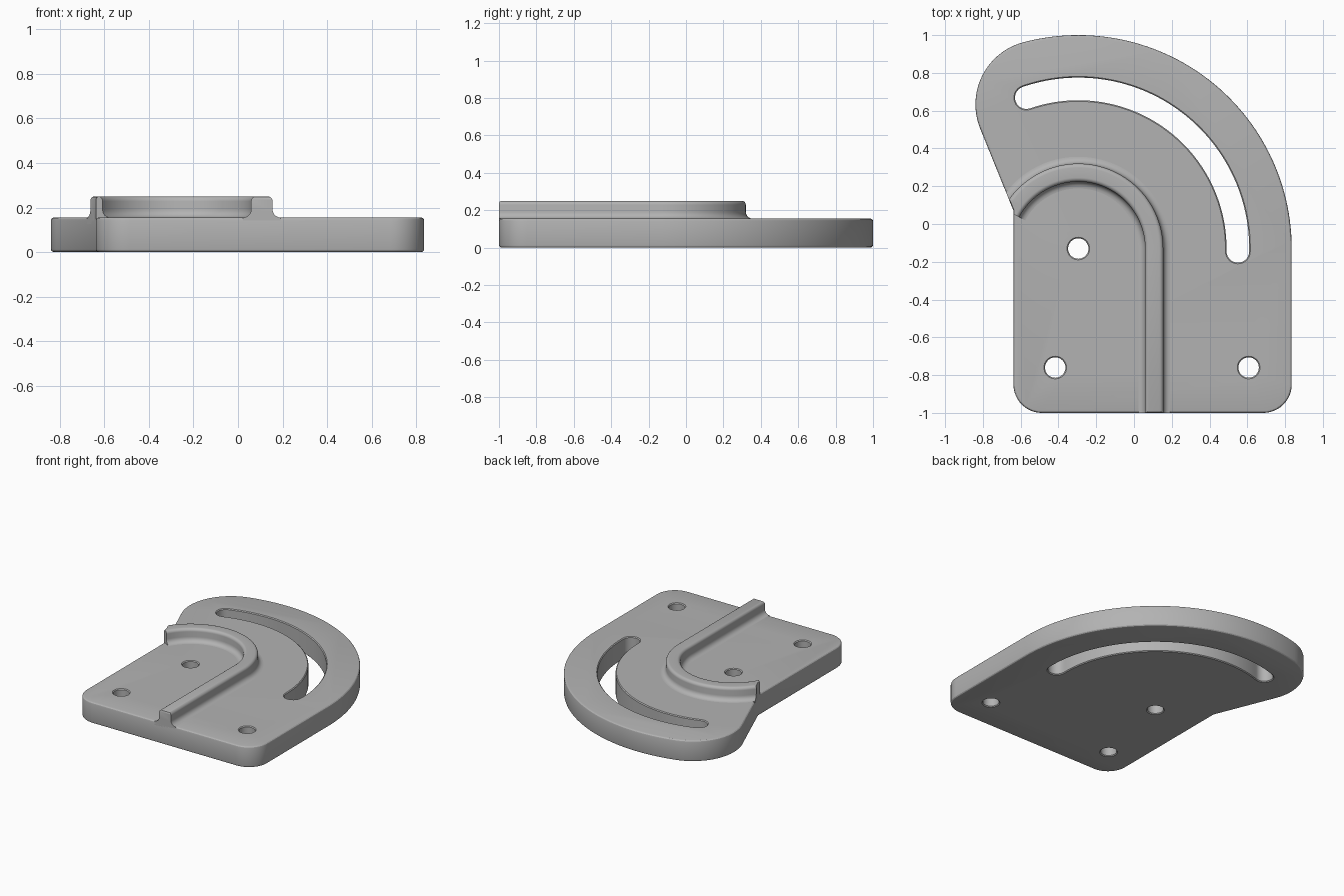
import bpy, bmesh
from math import cos, sin, radians, pi
from mathutils import Vector

cube = bpy.data.objects.get("Cube")
if cube:
    bpy.data.objects.remove(cube, do_unlink=True)

H = 0.155                       # plate thickness
TOP = 0.25                      # top of the rib
C = Vector((-0.295, -0.13))     # pivot that all arcs share

grey = bpy.data.materials.new("plain grey")
grey.use_nodes = True
grey.diffuse_color = (0.45, 0.45, 0.45, 1)
grey.node_tree.nodes["Principled BSDF"].inputs["Base Color"].default_value = grey.diffuse_color


def arc(c, r, a0, a1, n):
    """Points on an arc, angles in degrees."""
    steps = [radians(a0 + (a1 - a0) * i / n) for i in range(n + 1)]
    return [Vector((c[0] + r * cos(a), c[1] + r * sin(a))) for a in steps]


def circle(c, r, n=32):
    return arc(c, r, 0, 360, n)[:-1]


def inset(loop, d):
    """Move a counter-clockwise loop inward by d."""
    out = []
    for i, p in enumerate(loop):
        a = (p - loop[i - 1]).normalized()
        b = (loop[(i + 1) % len(loop)] - p).normalized()
        na, nb = Vector((-a.y, a.x)), Vector((-b.y, b.x))
        out.append(p + (na + nb) * d / (1 + na.dot(nb)))
    return out


def loft(name, rings):
    """Closed solid through rings of 3D points."""
    bm = bmesh.new()
    rows = [[bm.verts.new(p) for p in ring] for ring in rings]
    for lo, hi in zip(rows, rows[1:]):
        for i in range(len(lo)):
            j = (i + 1) % len(lo)
            bm.faces.new((lo[i], lo[j], hi[j], hi[i]))
    bm.faces.new(rows[0][::-1])
    bm.faces.new(rows[-1])
    bmesh.ops.recalc_face_normals(bm, faces=bm.faces)
    mesh = bpy.data.meshes.new(name)
    bm.to_mesh(mesh)
    bm.free()
    mesh.materials.append(grey)
    obj = bpy.data.objects.new(name, mesh)
    bpy.context.collection.objects.link(obj)
    return obj


def stack(name, loop, levels):
    """Solid from a flat loop, with (height, inset) levels."""
    return loft(name, [[(p.x, p.y, z) for p in inset(loop, d)] for z, d in levels])


def boolean(obj, tool, operation):
    mod = obj.modifiers.new(operation, 'BOOLEAN')
    mod.operation, mod.solver, mod.object = operation, 'EXACT', tool
    bpy.context.view_layer.objects.active = obj
    bpy.ops.object.modifier_apply(modifier=mod.name)
    bpy.data.objects.remove(tool, do_unlink=True)


# Plate outline: rounded base, big arc, end lobe, slanted flank
outline = arc((-0.488, -0.85), 0.15, 180, 270, 12)
outline += arc((0.685, -0.85), 0.15, 270, 360, 12)
outline += arc(C, 1.13, 0, 105, 56)
lobe = C + Vector((cos(radians(105)), sin(radians(105)))) * 0.79
outline += arc(lobe, 0.34, 105, 202, 24)[1:]
outline.append(Vector((-0.638, 0.07)))

# Plate with rounded rims
B = 0.014
rim = [(B * (1 - cos(a)), B * (1 - sin(a))) for a in (0, pi / 6, pi / 3, pi / 2)]
levels = [(z, d) for z, d in rim] + [(H - z, d) for z, d in reversed(rim)]
plate = stack("plate", outline, levels)

# Curved slot and three screw holes, with softened edges
slot = arc(C, 0.905, -1, 109, 56)
slot += arc(C + Vector((cos(radians(109)), sin(radians(109)))) * 0.845, 0.06, 109, 289, 14)[1:-1]
slot += arc(C, 0.785, 109, -1, 56)
slot += arc(C + Vector((cos(radians(-1)), sin(radians(-1)))) * 0.845, 0.06, 179, 359, 14)[1:-1]
holes = [slot] + [circle(c, 0.054) for c in (C, (-0.417, -0.76), (0.607, -0.76))]
E = 0.006
for hole in holes:
    cutter = stack("cutter", hole, [(-E, -2 * E), (E, 0), (H - E, 0), (H + E, -2 * E)])
    boolean(plate, cutter, 'DIFFERENCE')

# Rib cross-section: foot fillet, wall, rounded shoulder, then mirrored
W, F, S = 0.048, 0.036, 0.022
half = [(W + F, H - 0.03)]
half += [(W + F + p.x, H + F + p.y) for p in arc((0, 0), F, 270, 180, 6)]
half += [tuple(p) for p in arc((W - S, TOP - S), S, 0, 90, 6)]
section = half + [(-x, z) for x, z in reversed(half)]

# Rib swept along a straight run and an arc
path = [(Vector((C.x + 0.402, -1.1)), Vector((1, 0)))]
for i in range(49):
    a = radians(152 * i / 48)
    out = Vector((cos(a), sin(a)))
    path.append((C + out * 0.402, out))
rib = loft("raised_rib", [[(p.x + o.x * x, p.y + o.y * x, z) for x, z in section] for p, o in path])

# Trim the rib to the plate's edge
trim = stack("trim", outline, [(0.05, 0), (TOP - 0.014, 0), (TOP - 0.004, 0.004),
                               (TOP, 0.014), (TOP + 0.05, 0.014)])
boolean(rib, trim, 'INTERSECT')

# Smooth shading with crisp edges
bpy.ops.object.select_all(action='DESELECT')
for obj in (plate, rib):
    obj.select_set(True)
bpy.context.view_layer.objects.active = plate
bpy.ops.object.shade_smooth_by_angle(angle=radians(25))
